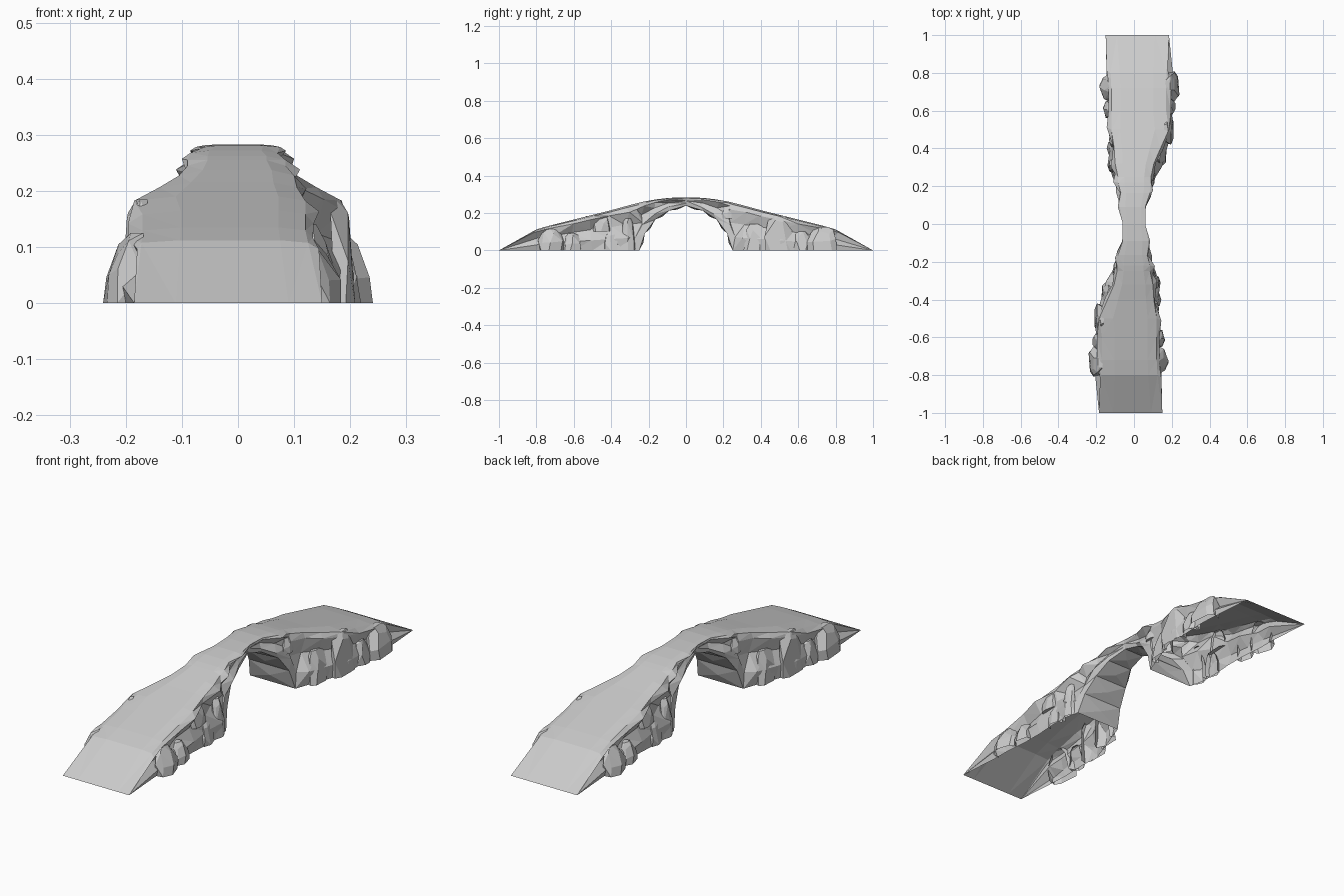
import bpy, bmesh, random
from math import cos, sin, tau
from mathutils import Vector

random.seed(4)
if "Cube" in bpy.data.objects:
    bpy.data.objects.remove(bpy.data.objects["Cube"], do_unlink=True)

stone = bpy.data.materials.new("grey stone")
stone.use_nodes = True
GREY = (0.6, 0.6, 0.6, 1)
stone.diffuse_color = GREY
stone.node_tree.nodes["Principled BSDF"].inputs["Base Color"].default_value = GREY


def make_object(name, bm):
    mesh = bpy.data.meshes.new(name)
    bm.to_mesh(mesh)
    bm.free()
    mesh.materials.append(stone)
    obj = bpy.data.objects.new(name, mesh)
    bpy.context.collection.objects.link(obj)


def turned(p):
    return Vector((-p.x, -p.y, p.z))


# Front half stations: y, deck z, underside z, deck left/right x, foot left/right x
STATIONS = [
    (-1, 0, 0, -.185, .15, -.185, .15),
    (-.8, .112, 0, -.172, .125, -.2, .135),
    (-.72, .135, 0, -.17, .12, -.205, .135),
    (-.6, .165, 0, -.17, .12, -.2, .125),
    (-.5, .19, 0, -.185, .12, -.205, .125),
    (-.4, .215, 0, -.14, .105, -.17, .132),
    (-.32, .237, 0, -.105, .1, -.14, .13),
    (-.25, .255, 0, -.09, .085, -.115, .115),
    (-.22, .262, .09, -.09, .085, -.105, .1),
    (-.165, .272, .165, -.085, .07, -.09, .08),
    (-.09, .281, .213, -.06, .075, -.055, .07),
    (0, .283, .24, -.06, .06, -.05, .05),
]


def side(y, top, low, deck, foot, rough):
    """Points down one flank, from the deck edge to the foot."""
    out = 1 if deck > 0 else -1
    h = top - low
    points = [Vector((deck, y, top - .04 * h))]
    for t, push in ((.14, .012), (.42, -.01), (.72, .008)):
        x = deck + (foot - deck) * t
        x += out * (push + random.uniform(-.012, .012)) * rough
        dy = random.uniform(-.02, .02) * rough
        points.append(Vector((x, y + dy, top - h * t)))
    points.append(Vector((foot, y, low)))
    return points


rings = []
for y, top, low, dl, dr, fl, fr in STATIONS:
    rough = min(1, (top - low) / .12) if -1 < y < 0 else 0
    left = side(y, top, low, dl, fl, rough)
    right = side(y, top, low, dr, fr, rough)
    crown = [Vector((dl * .6, y, top)), Vector((dr * .6, y, top))]
    rings.append(left[::-1] + crown + right)

# Back half is the front half turned half way round
rings += [[turned(p) for p in reversed(ring)] for ring in reversed(rings[:-1])]

# Arch shell, open at the ground, closed by a faceted soffit under the span
bm = bmesh.new()
grid = [[bm.verts.new(p) for p in ring] for ring in rings]
soffit = []
for a, b in zip(grid, grid[1:]):
    for i in range(len(a) - 1):
        bm.faces.new((a[i], a[i + 1], b[i + 1], b[i]))
    if max(abs(a[0].co.y), abs(b[0].co.y)) < .26:
        soffit.append(bm.faces.new((a[-1], a[0], b[0], b[-1])))
bm.normal_update()
bmesh.ops.poke(bm, faces=soffit, offset=.008)
bmesh.ops.remove_doubles(bm, verts=bm.verts, dist=.0005)
bmesh.ops.triangulate(bm, faces=bm.faces)
bmesh.ops.recalc_face_normals(bm, faces=bm.faces)
# Keep the outside of the shell pointing up and out
if sum(f.normal.z * f.calc_area() for f in bm.faces) < 0:
    bmesh.ops.reverse_faces(bm, faces=bm.faces)
make_object("rock_arch", bm)


def rock(name, x, y, half_x, half_y, low, high, half_turn):
    """Faceted rock that tapers upward and leans in to the flank."""
    out = 1 if x > 0 else -1
    bm = bmesh.new()
    for t, scale in ((0, 1), (.4, .97), (.8, .75), (1, .4)):
        lean = -out * half_x * .5 * t * t
        for i in range(7):
            angle = tau * (i + random.uniform(-.25, .25)) / 7
            r = scale * random.uniform(.88, 1.08)
            z = low + (high - low) * t
            if 0 < t < 1:
                z += random.uniform(-.1, .1) * (high - low)
            p = Vector((x + lean + half_x * r * cos(angle),
                        y + half_y * r * sin(angle), z))
            bm.verts.new(turned(p) if half_turn else p)
    bmesh.ops.convex_hull(bm, input=bm.verts)
    bmesh.ops.delete(bm, geom=[v for v in bm.verts if not v.link_faces], context='VERTS')
    bmesh.ops.dissolve_limit(bm, angle_limit=.25, verts=bm.verts, edges=bm.edges)
    bmesh.ops.recalc_face_normals(bm, faces=bm.faces)
    # Leave the ground side and the side buried in the flank open
    inward = out if half_turn else -out
    hidden = [f for f in bm.faces if f.normal.x * inward > .6
              or all(v.co.z < .001 for v in f.verts)]
    bmesh.ops.delete(bm, geom=hidden, context='FACES')
    make_object(name, bm)


# Rocks against the flanks: x, y, half width, half length, low z, high z
ROCKS = {
    "left_outer_boulder": (-.2, -.73, .045, .085, 0, .125),
    "left_small_boulder": (-.195, -.62, .025, .05, 0, .1),
    "left_shoulder_rock": (-.185, -.5, .03, .085, 0, .185),
    "left_pier_rock": (-.145, -.37, .03, .07, 0, .14),
    "left_ledge_rock": (-.092, -.23, .018, .04, .17, .235),
    "right_outer_boulder": (.14, -.72, .045, .07, 0, .115),
    "right_small_boulder": (.135, -.61, .03, .05, 0, .09),
    "right_pier_rock": (.12, -.4, .024, .045, 0, .1),
    "right_pier_slab": (.118, -.31, .024, .04, 0, .17),
    "right_ledge_rock": (.113, -.45, .02, .05, .1, .19),
}
for name, shape in ROCKS.items():
    for prefix, half_turn in (("front_", False), ("back_", True)):
        random.seed(name)
        rock(prefix + name, *shape, half_turn)
